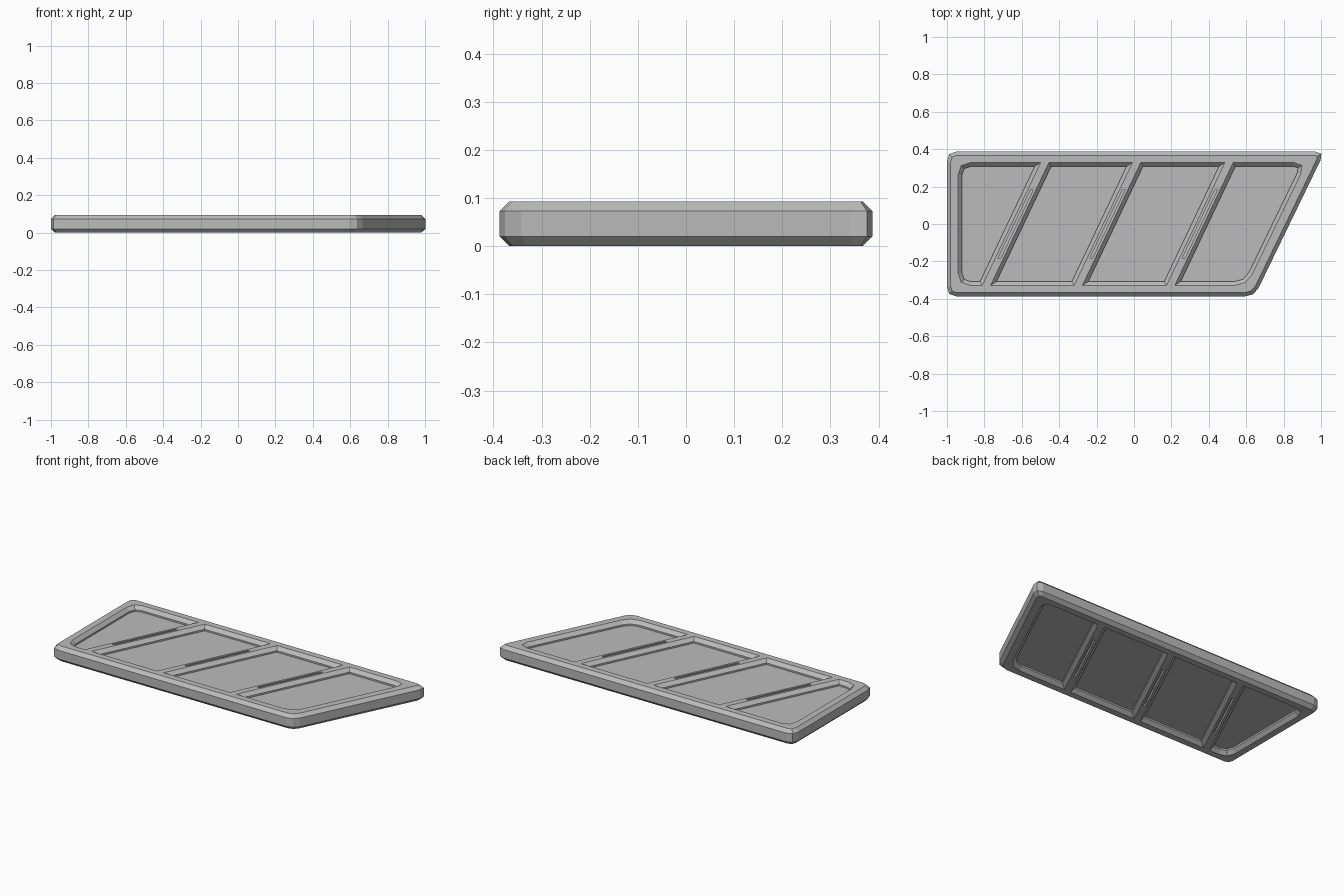
import bpy, bmesh
from mathutils import Vector

cube = bpy.data.objects.get("Cube")
if cube:
    bpy.data.objects.remove(cube, do_unlink=True)

HEIGHT, CHAMFER, HALF_Y = 0.093, 0.02, 0.387
FLOOR = 0.063          # top of the thin infill sheet
SLOPE = 0.475          # sideways lean of the bars

grey = bpy.data.materials.new("grey")
grey.use_nodes = True
grey.diffuse_color = (0.5, 0.5, 0.5, 1)
grey.node_tree.nodes["Principled BSDF"].inputs["Base Color"].default_value = (0.5, 0.5, 0.5, 1)


def inset(points, amount):
    """Move every edge of a counter-clockwise convex outline inward."""
    result = []
    for i, p in enumerate(points):
        a = (p - points[i - 1]).normalized()
        b = (points[(i + 1) % len(points)] - p).normalized()
        n1, n2 = Vector((-a.y, a.x)), Vector((-b.y, b.x))
        result.append(p + (n1 + n2) * amount / (1 + n1.dot(n2)))
    return result


def rounded(points, corners, size):
    """Cut the chosen corners with two facets each."""
    result = []
    for i, p in enumerate(points):
        if i not in corners:
            result.append(p)
            continue
        start = p + (points[i - 1] - p).normalized() * size
        end = p + (points[(i + 1) % len(points)] - p).normalized() * size
        result += [start, (start + 2 * p + end) / 4, end]
    return result


def loft(bm, outline, levels):
    """Closed solid through (height, inset) levels, listed upward."""
    rings = [[bm.verts.new((p.x, p.y, z)) for p in inset(outline, d)] for z, d in levels]
    bm.faces.new(rings[0][::-1])
    bm.faces.new(rings[-1])
    count = len(outline)
    for low, high in zip(rings, rings[1:]):
        for i in range(count):
            j = (i + 1) % count
            bm.faces.new((low[i], low[j], high[j], high[i]))


def make_object(name, bm):
    mesh = bpy.data.meshes.new(name)
    bmesh.ops.recalc_face_normals(bm, faces=bm.faces)
    bm.to_mesh(mesh)
    bm.free()
    mesh.materials.append(grey)
    obj = bpy.data.objects.new(name, mesh)
    bpy.context.collection.objects.link(obj)
    return obj


def leaning(x_low, x_high, half_y):
    """Four-sided outline; each side is given as (x at y = 0, slope)."""
    return [Vector((x + s * y, y)) for (x, s), y in
            ((x_low, -half_y), (x_high, -half_y), (x_high, half_y), (x_low, half_y))]


# Slanted body with chamfered rims
body = bmesh.new()
outline = rounded(leaning((-1, 0), (0.832, 0.485), HALF_Y), (0, 1, 2, 3), 0.05)
loft(body, outline, [(0, CHAMFER), (CHAMFER, 0), (HEIGHT - CHAMFER, 0), (HEIGHT, CHAMFER)])
panel = make_object("slanted_panel", body)

# Recesses between the bars, on both faces
cuts = bmesh.new()
bars = [-0.633, -0.142, 0.352]
sides = [(-0.94, 0)]
for x in bars:
    sides += [(x - 0.022, SLOPE), (x + 0.022, SLOPE)]
sides.append((0.762, 0.485))
over = 0.01
for k in range(4):
    corners = {0: (0, 3), 3: (1, 2)}.get(k, ())
    cell = rounded(leaning(sides[2 * k], sides[2 * k + 1], 0.328), corners, 0.065)
    levels = [(FLOOR, CHAMFER), (HEIGHT - CHAMFER, CHAMFER), (HEIGHT + over, -over)]
    loft(cuts, cell, levels)
    loft(cuts, cell, [(HEIGHT - z, d) for z, d in reversed(levels)])

# Narrow grooves along the middle of each bar
for x in bars:
    slit = leaning((x - 0.007, SLOPE), (x + 0.007, SLOPE), 0.185)
    loft(cuts, slit, [(HEIGHT - CHAMFER, 0), (HEIGHT + over, 0)])
    loft(cuts, slit, [(-over, 0), (CHAMFER, 0)])
cutter = make_object("recess_cutter", cuts)
cutter.hide_render = True

# Carve the recesses, then drop the cutter
carve = panel.modifiers.new("carve", 'BOOLEAN')
carve.operation = 'DIFFERENCE'
carve.solver = 'EXACT'
carve.object = cutter
bpy.context.view_layer.objects.active = panel
bpy.ops.object.modifier_apply(modifier=carve.name)
bpy.data.objects.remove(cutter, do_unlink=True)
